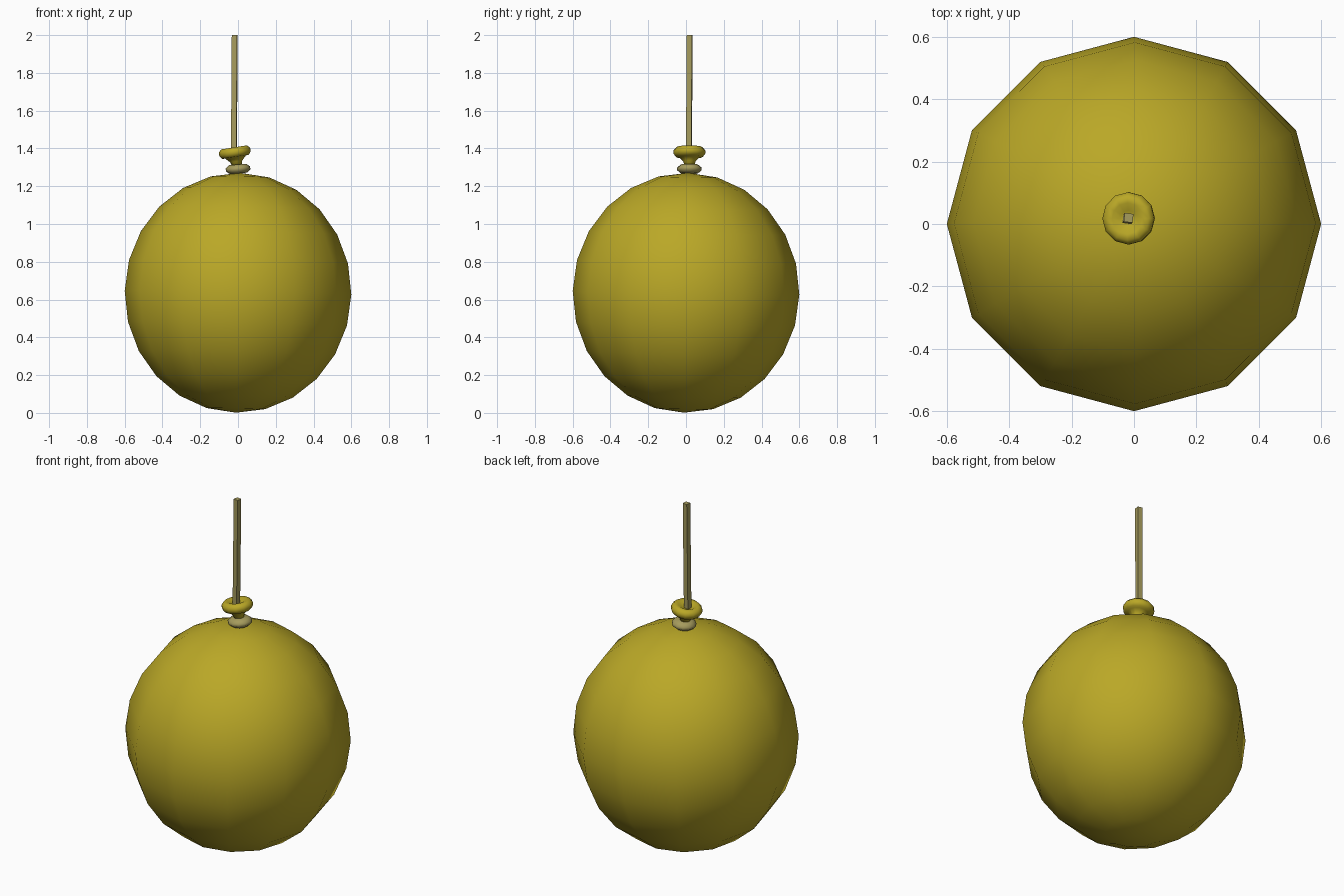
import bpy, bmesh, math
from mathutils import Matrix, Vector

if "Cube" in bpy.data.objects:
    bpy.data.objects.remove(bpy.data.objects["Cube"])


def material(name, rgb):
    m = bpy.data.materials.new(name)
    m.diffuse_color = (*rgb, 1)
    m.use_nodes = True
    m.node_tree.nodes["Principled BSDF"].inputs["Base Color"].default_value = m.diffuse_color
    return m


YELLOW = material("mustard yellow", (0.49, 0.39, 0.02))
STRING = material("pale string", (0.38, 0.33, 0.11))


def lathe(name, profile, sides, mat, loc, tilt=(0, 0), angle=60, phase=0):
    """Revolve (radius, z) points about z; zero radius makes a pole."""
    bm = bmesh.new()
    rings = []
    for r, z in profile:
        n = 1 if r == 0 else sides
        rings.append([bm.verts.new((r * math.cos(phase + 2 * math.pi * i / sides),
                                    r * math.sin(phase + 2 * math.pi * i / sides), z))
                      for i in range(n)])
    for a, b in zip(rings, rings[1:]):
        for i in range(sides):
            quad = [a[i % len(a)], a[(i + 1) % len(a)],
                    b[(i + 1) % len(b)], b[i % len(b)]]
            bm.faces.new(list(dict.fromkeys(quad)))
    bmesh.ops.recalc_face_normals(bm, faces=bm.faces)
    me = bpy.data.meshes.new(name)
    bm.to_mesh(me)
    bm.free()
    me.materials.append(mat)
    ob = bpy.data.objects.new(name, me)
    ob.location = loc
    ob.rotation_euler = (math.radians(tilt[0]), math.radians(tilt[1]), 0)
    bpy.context.collection.objects.link(ob)
    bpy.context.view_layer.objects.active = ob
    ob.select_set(True)
    bpy.ops.object.shade_smooth_by_angle(angle=math.radians(angle))
    ob.select_set(False)
    return ob


# inflated body: a low-poly sphere, slightly taller than wide and slightly tilted
body = [(0 if i in (0, 12) else 0.6 * math.sin(math.pi * i / 12),
         -0.635 * math.cos(math.pi * i / 12)) for i in range(13)]
lathe("balloon_body", body, 12, YELLOW, (0, 0, 0.636), (-1, 1))

# string wound around the neck: a flattened bead
lathe("string_knot", [(0, -0.024), (0.045, -0.024), (0.065, -0.008), (0.065, 0.007),
                      (0.045, 0.023), (0, 0.023)],
      12, STRING, (0.0, 0.018, 1.292), (0, -5), 80)

# flared neck with a rolled lip, leaning to one side
lathe("neck_lip", [(0, -0.08), (0.024, -0.08), (0.032, -0.05), (0.055, -0.026),
                   (0.072, -0.024), (0.084, -0.008), (0.084, 0.01), (0.07, 0.026),
                   (0.05, 0.026), (0.025, 0.012), (0, 0.006)],
      12, YELLOW, (-0.017, 0.018, 1.38), (0, -9), 80)

# hanging string: thin square cord
lathe("hanging_string", [(0, 0), (0.02, 0), (0.02, 0.68), (0, 0.68)],
      4, STRING, (-0.022, 0.015, 1.32), (-0.4, 0.4), 30, math.radians(38))
